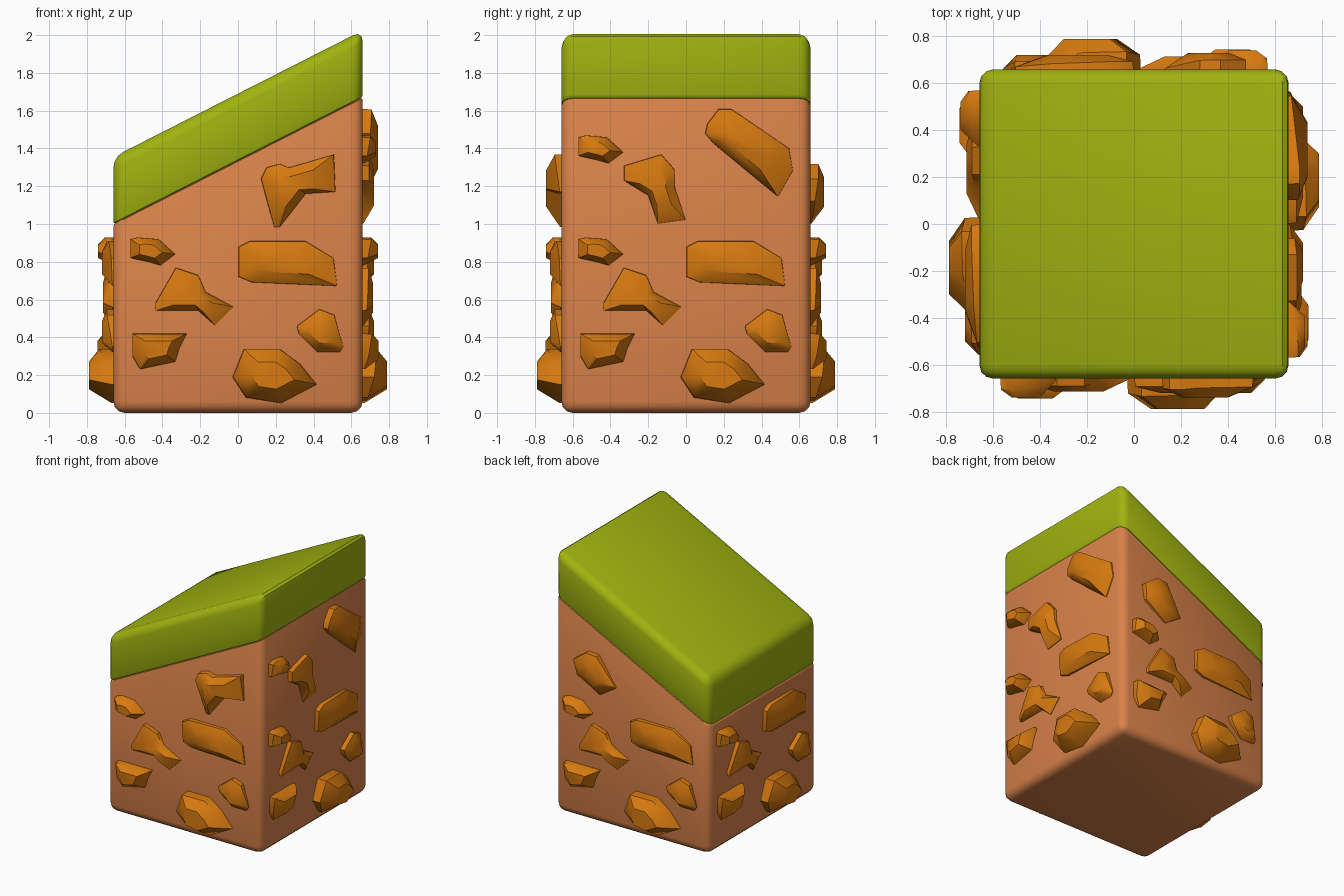
import bpy, bmesh, math
from mathutils import Vector, Matrix

if "Cube" in bpy.data.objects:
    bpy.data.objects.remove(bpy.data.objects["Cube"])

W = 0.66       # half width of the block
LOW = 1.0      # soil height at the low (left) side
HIGH = 1.67    # soil height at the high (right) side


def material(name, rgb):
    m = bpy.data.materials.new(name)
    m.diffuse_color = (*rgb, 1)
    m.use_nodes = True
    m.node_tree.nodes["Principled BSDF"].inputs["Base Color"].default_value = m.diffuse_color
    return m


SOIL = material("soil brown", (0.70, 0.225, 0.068))
GRASS = material("grass green", (0.35, 0.45, 0.005))
ROCK = material("rock orange", (0.68, 0.195, 0.005))


def finish(bm, name, mat, angle):
    bmesh.ops.recalc_face_normals(bm, faces=bm.faces)
    me = bpy.data.meshes.new(name)
    bm.to_mesh(me)
    bm.free()
    ob = bpy.data.objects.new(name, me)
    bpy.context.collection.objects.link(ob)
    me.materials.append(mat)
    bpy.ops.object.select_all(action='DESELECT')
    ob.select_set(True)
    bpy.context.view_layer.objects.active = ob
    bpy.ops.object.shade_smooth_by_angle(angle=math.radians(angle))
    return ob


def slab(name, mat, bottom, top, sharp_top):
    """Box with sloping ends; one rim gets a thin bevel, the rest a wide one."""
    bm = bmesh.new()
    bmesh.ops.create_cube(bm, size=2)
    top_faces = [f for f in bm.faces if f.normal.z > 0.5]
    bot_faces = [f for f in bm.faces if f.normal.z < -0.5]
    thin_edges = set((top_faces if sharp_top else bot_faces)[0].edges)
    for v in bm.verts:
        ends = top if v.co.z > 0 else bottom
        v.co = (v.co.x * W, v.co.y * W, ends[0] if v.co.x < 0 else ends[1])
    wide = [e for e in bm.edges if e not in thin_edges]
    bmesh.ops.bevel(bm, geom=wide, offset=0.06, segments=3, profile=0.5,
                    affect='EDGES')
    # thin bevel around the seam rim
    bm.normal_update()
    want = 1 if sharp_top else -1
    rim = max(bm.faces, key=lambda f: f.normal.z * want * f.calc_area())
    bmesh.ops.bevel(bm, geom=list(rim.edges), offset=0.014, segments=2,
                    profile=0.5, affect='EDGES')
    return finish(bm, name, mat, 40)


# Soil body and grass cap
slab("soil_body", SOIL, (0, 0), (LOW, HIGH), True)
slab("grass_cap", GRASS, (LOW, HIGH), (1.355, 2.025), False)

SIDES = {"front": 0, "right": 90, "back": 180, "left": 270}


def rock(name, sides, h, pts, dz=0.0):
    """Stone from an outline on the wall: steep upper lip, soft lower edge."""
    c = sum((Vector(p) for p in pts), Vector((0, 0))) / len(pts)
    size = max((Vector(p) - c).length for p in pts)
    for side in sides:
        bm = bmesh.new()
        rings = []
        for k in range(3):
            ring = []
            for p in pts:
                r = Vector(p) - c
                up = min(1, max(0, 0.5 + (r.y * 0.9 - r.x * 0.4) / size))
                scale, d = ((1.0, -0.03), (0.98, h * (0.08 + 0.5 * up)),
                            (0.5, h))[k]
                q = c + r * scale
                ring.append(bm.verts.new((q.x, -W - d, q.y + dz)))
            rings.append(ring)
        n = len(pts)
        for a, b in zip(rings, rings[1:]):
            for i in range(n):
                j = (i + 1) % n
                bm.faces.new((a[i], a[j], b[j], b[i]))
        bm.faces.new(rings[2])
        bm.faces.new(rings[0][::-1])
        rot = Matrix.Rotation(math.radians(SIDES[side]), 4, 'Z')
        bmesh.ops.transform(bm, matrix=rot, verts=bm.verts)
        finish(bm, f"{name}_{side}", ROCK, 40)


# Stones repeated on all four sides
pebble = [(-.57, .92), (-.53, .93), (-.42, .92), (-.33, .84), (-.41, .78),
          (-.48, .80), (-.57, .82)]
rock("pebble", SIDES, .08, pebble)
rock("notched_stone", SIDES, .055,
     [(-.33, .77), (-.21, .73), (-.17, .64), (-.02, .56), (-.12, .46),
      (-.21, .54), (-.44, .54), (-.44, .58)])
rock("long_stone", SIDES, .06,
     [(0, .88), (.06, .91), (.36, .91), (.51, .82), (.53, .67), (.07, .69),
      (0, .72)])
rock("small_stone", SIDES, .06,
     [(.43, .55), (.51, .52), (.56, .35), (.54, .32), (.42, .32), (.32, .42),
      (.31, .46)])
rock("wedge_stone", SIDES, .085,
     [(-.56, .42), (-.42, .42), (-.27, .42), (-.31, .34), (-.33, .27),
      (-.52, .23), (-.56, .30)])
rock("base_stone", SIDES, .13,
     [(-.03, .19), (.03, .34), (.22, .34), (.33, .26), (.42, .15), (.23, .05),
      (.04, .08)])

# Extra stones higher up where the walls are taller
rock("upper_stone", ["front"], .08,
     [(.12, 1.24), (.15, 1.30), (.22, 1.32), (.27, 1.30), (.51, 1.37),
      (.52, 1.17), (.36, 1.16), (.22, .98), (.19, .98)])
rock("upper_stone", ["back"], .07,
     [(-.48, 1.24), (-.37, 1.32), (-.28, 1.31), (-.13, 1.09), (-.27, 1.0),
      (-.46, 1.12)])
rock("upper_pebble", ["right"], .07, pebble, .54)
rock("upper_notched_stone", ["right"], .06,
     [(-.33, 1.31), (-.13, 1.37), (-.06, 1.29), (-.06, 1.20), (0, 1.02),
      (-.15, 1.0), (-.20, 1.15), (-.33, 1.23)])
rock("top_stone", ["right"], .08,
     [(.10, 1.48), (.11, 1.53), (.17, 1.61), (.24, 1.61), (.55, 1.40),
      (.57, 1.28), (.49, 1.14), (.14, 1.43)])
